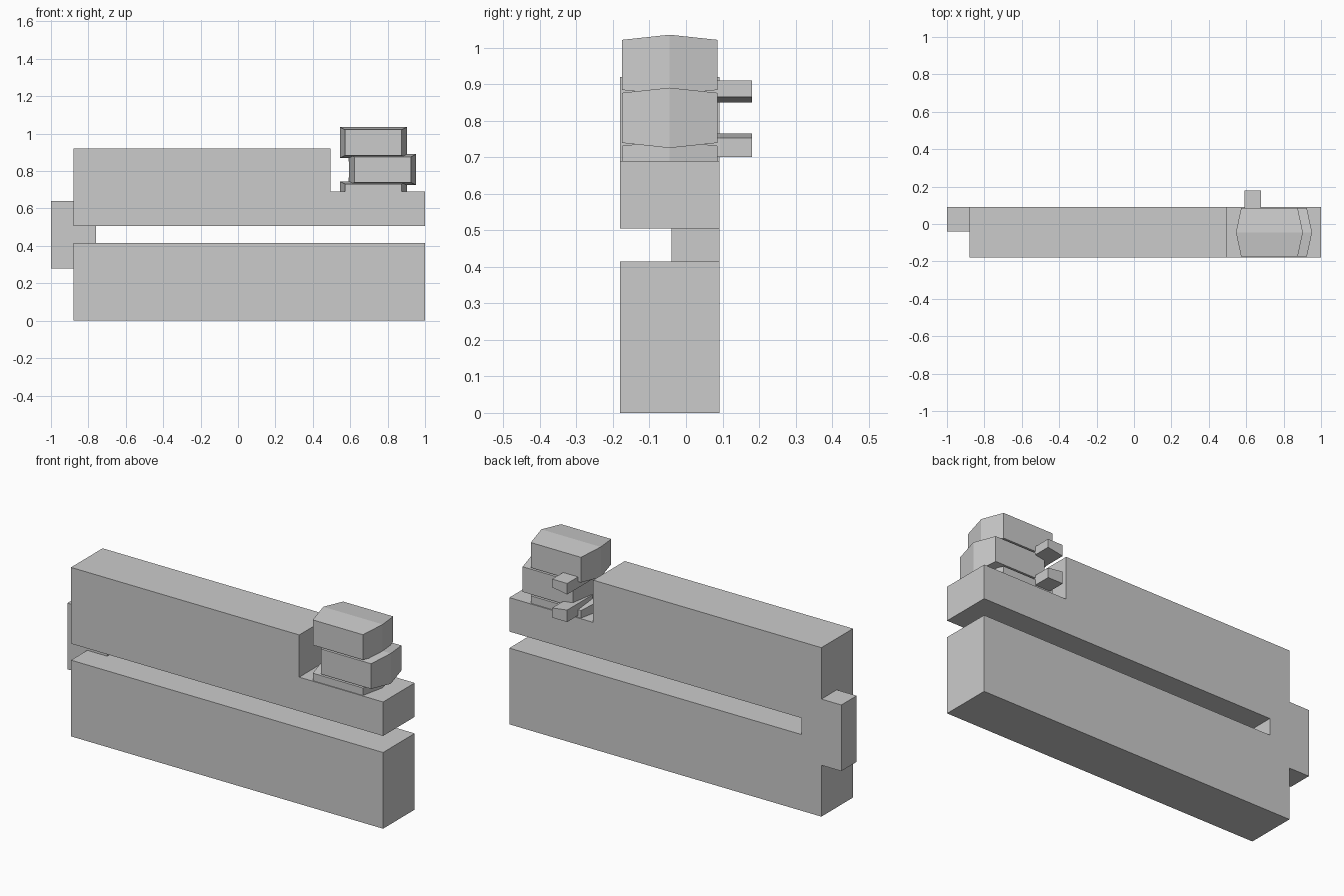
import bpy

if "Cube" in bpy.data.objects:
    bpy.data.objects.remove(bpy.data.objects["Cube"])


def loft(name, sections):
    """Solid through matching closed sections, each (y, [(x, z), ...])."""
    n = len(sections[0][1])
    verts = [(x, y, z) for y, pts in sections for x, z in pts]
    faces = [tuple(range(n)), tuple(reversed(range(len(verts) - n, len(verts))))]
    for s in range(len(sections) - 1):
        for i in range(n):
            a, b = s * n + i, s * n + (i + 1) % n
            faces.append((b, a, a + n, b + n))
    mesh = bpy.data.meshes.new(name)
    mesh.from_pydata(verts, [], faces)
    obj = bpy.data.objects.new(name, mesh)
    bpy.context.collection.objects.link(obj)
    return obj


def rect(x0, x1, z0, z1):
    return [(x0, z0), (x1, z0), (x1, z1), (x0, z1)]


def extrude(name, pts, y0, y1):
    return loft(name, [(y0, pts), (y1, pts)])


BACK, FRONT = 0.092, -0.18

# Two long bars, the upper one notched at its right end
extrude("lower_bar", rect(-0.88, 1.0, 0, 0.415), FRONT, BACK)
extrude("upper_bar", [(-0.88, 0.505), (1.0, 0.505), (1.0, 0.69),
                      (0.495, 0.69), (0.495, 0.92), (-0.88, 0.92)], FRONT, BACK)

# Hinge block joining the bars at the left
extrude("hinge_block", rect(-1.0, -0.76, 0.28, 0.64), -0.04, BACK)


# Stacked blocks, bulging outward at the middle of their depth
def bulged_block(name, x0, x1, z0, z1):
    end = rect(x0 + 0.028, x1 - 0.028, z0 + 0.014, z1 - 0.014)
    loft(name, [(-0.175, end), (-0.045, rect(x0, x1, z0, z1)), (0.086, end)])


for name, x0, z0 in (("bottom_block", 0.545, 0.58),
                     ("middle_block", 0.594, 0.725),
                     ("top_block", 0.545, 0.87)):
    bulged_block(name, x0, x0 + 0.358, z0, z0 + 0.165)

# Wedge-shaped tabs behind the blocks
extrude("upper_tab", [(0.59, 0.85), (0.68, 0.865), (0.68, 0.91), (0.59, 0.91)], -0.04, 0.18)
extrude("lower_tab", [(0.59, 0.70), (0.68, 0.70), (0.68, 0.753), (0.59, 0.765)], -0.04, 0.18)
